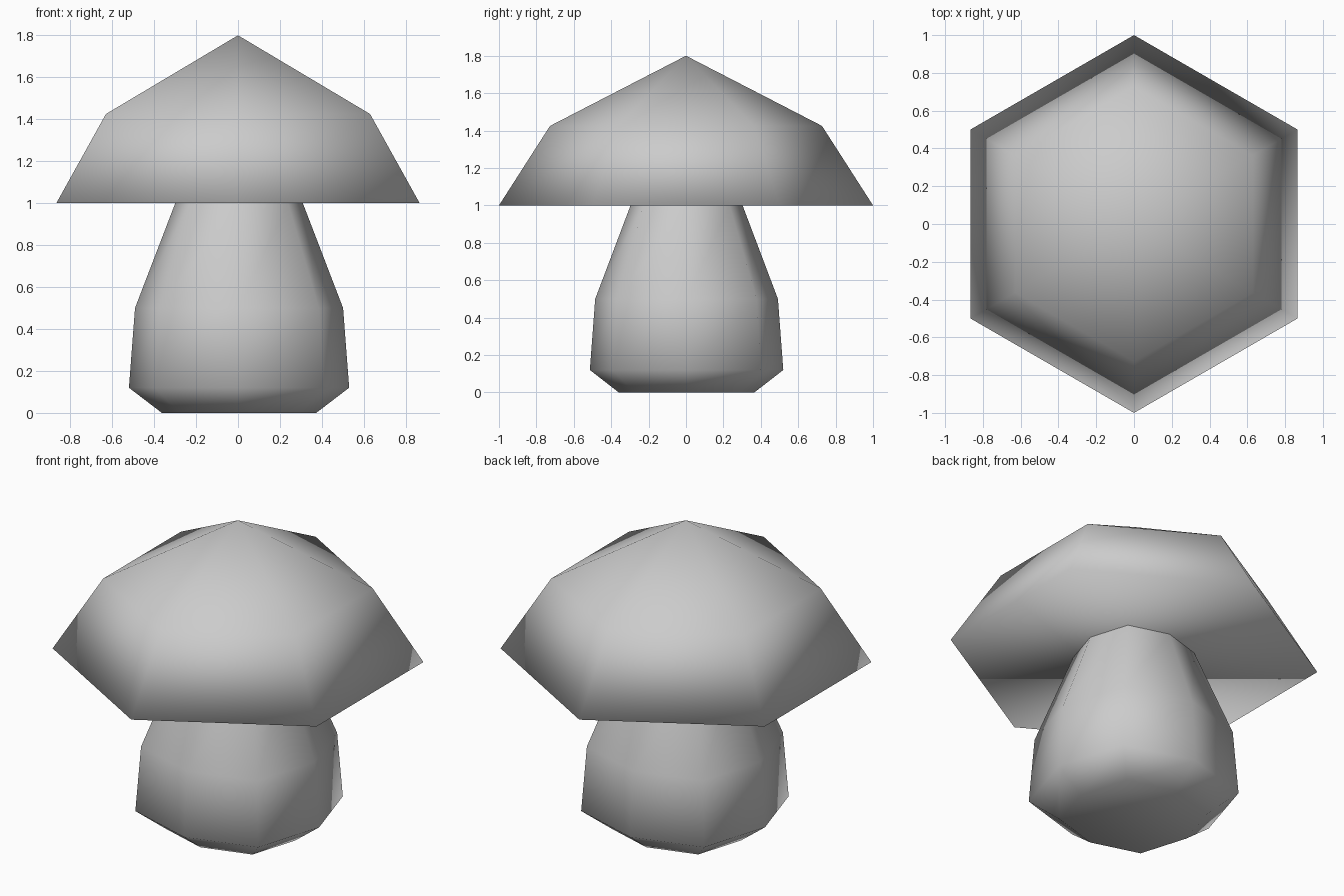
import bpy, bmesh, math

if "Cube" in bpy.data.objects:
    bpy.data.objects.remove(bpy.data.objects["Cube"])


def lofted(name, rings, apex=None, closed_bottom=True):
    """Skin a list of rings (bottom to top), ending in an optional tip."""
    bm = bmesh.new()
    loops = [[bm.verts.new(p) for p in ring] for ring in rings]
    n = len(loops[0])
    for low, high in zip(loops, loops[1:]):
        for i in range(n):
            j = (i + 1) % n
            bm.faces.new((low[i], low[j], high[j], high[i]))
    if closed_bottom:
        bm.faces.new(loops[0][::-1])
    if apex:
        tip = bm.verts.new(apex)
        for i in range(n):
            bm.faces.new((loops[-1][i], loops[-1][(i + 1) % n], tip))
    bmesh.ops.recalc_face_normals(bm, faces=bm.faces)
    for f in bm.faces:
        f.smooth = True
    mesh = bpy.data.meshes.new(name)
    bm.to_mesh(mesh)
    bm.free()
    obj = bpy.data.objects.new(name, mesh)
    bpy.context.collection.objects.link(obj)
    return obj


def hexagon(r, z):
    return [(r * math.cos(math.radians(30 + 60 * k)),
             r * math.sin(math.radians(30 + 60 * k)), z) for k in range(6)]


def rounded_square(r, z):
    # eight points, diagonals slightly longer than the axes
    pts = []
    for k in range(8):
        a = math.radians(45 * k)
        d = r * (1.085 if k % 2 else 1.0)
        pts.append((d * math.cos(a) + 0.005, d * math.sin(a) * 0.985 + 0.003, z))
    return pts


# Cap: faceted hexagonal dome with a flat underside
lofted("cap", [hexagon(1.0, 1.0), hexagon(0.727, 1.425)], apex=(0, 0, 1.8))

# Stalk: bulging base tapering up to the cap
profile = [(0.368, 0.0), (0.525, 0.12), (0.496, 0.5), (0.304, 1.0)]
lofted("stalk", [rounded_square(r, z) for r, z in profile])
